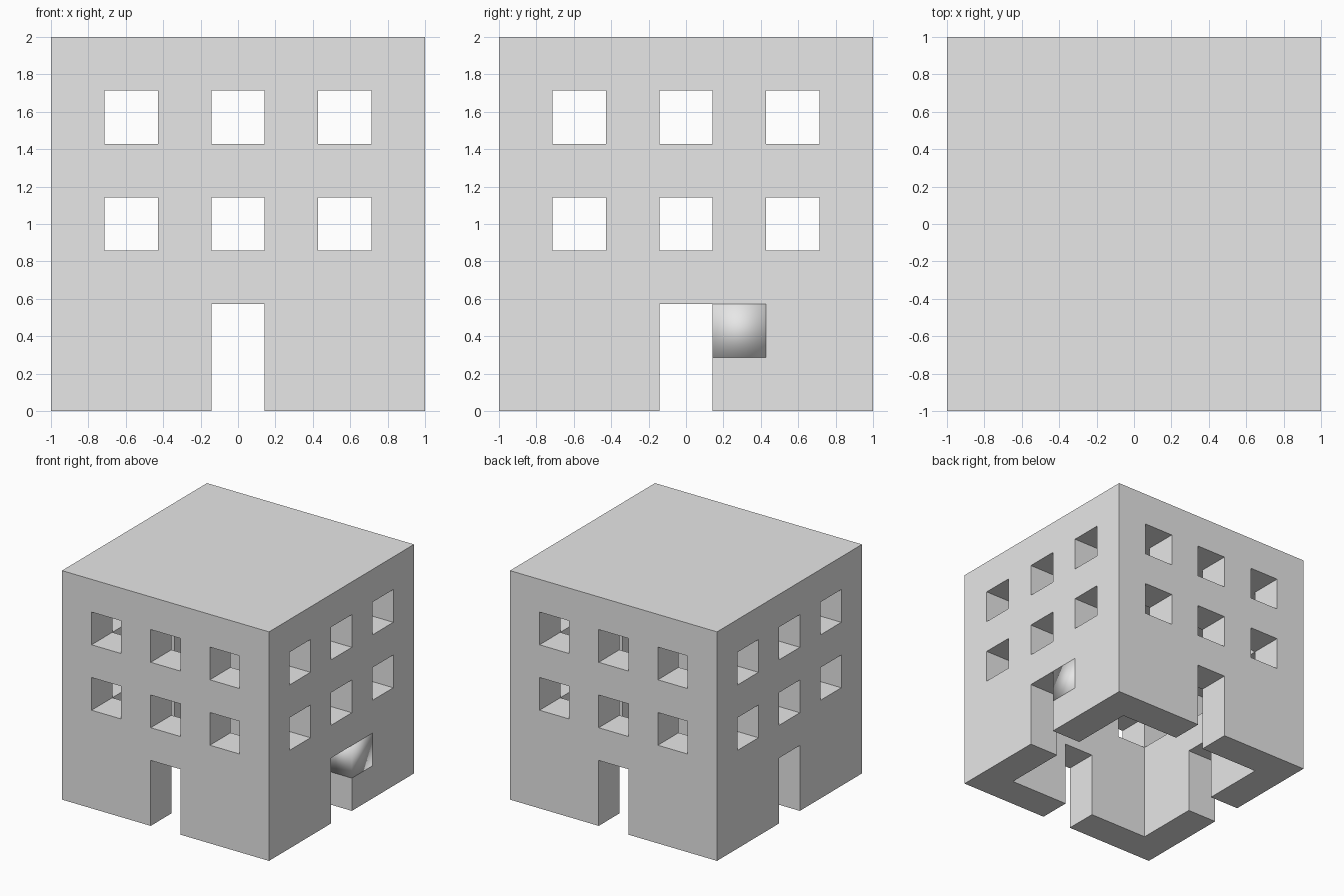
import bpy
import bmesh
from itertools import product
from mathutils import Vector

if "Cube" in bpy.data.objects:
    bpy.data.objects.remove(bpy.data.objects["Cube"])

N = 7                # modules along each side
U = 2 / N            # size of one module
WINDOWS = (1, 3, 5)  # window columns
FLOORS = (3, 5)      # window rows
CORNER = (6, 4, 1)   # module filled by the rounded-looking block

grey = bpy.data.materials.new("light grey")
grey.diffuse_color = (0.8, 0.8, 0.8, 1)
grey.use_nodes = True
grey.node_tree.nodes["Principled BSDF"].inputs["Base Color"].default_value = grey.diffuse_color


def solid(c):
    """True where the building shell has material."""
    x, y, z = c
    if not all(0 <= v < N for v in c):
        return False
    if z == N - 1:                                   # roof slab
        return True
    wall_x, wall_y = x in (0, N - 1), y in (0, N - 1)
    if not (wall_x or wall_y):                       # open room
        return False
    if wall_x and wall_y:                            # corner piers
        return True
    along = y if wall_x else x
    door = along == 3 and z < 2
    window = along in WINDOWS and z in FLOORS
    return not (door or window)


def place(p):
    return Vector((p[0] * U - 1, p[1] * U - 1, p[2] * U))


def finish(bm, name, smooth):
    bmesh.ops.remove_doubles(bm, verts=bm.verts, dist=1e-4)
    bmesh.ops.recalc_face_normals(bm, faces=bm.faces)
    for f in bm.faces:
        f.smooth = smooth
    me = bpy.data.meshes.new(name)
    bm.to_mesh(me)
    bm.free()
    me.materials.append(grey)
    ob = bpy.data.objects.new(name, me)
    bpy.context.collection.objects.link(ob)
    return ob


# Building shell: outer faces of every solid module
bm = bmesh.new()
for c in product(range(N), repeat=3):
    if c == CORNER or not solid(c):
        continue
    for axis, side in product(range(3), (0, 1)):
        near = list(c)
        near[axis] += 2 * side - 1
        if solid(near):
            continue
        a, b = (axis + 1) % 3, (axis + 2) % 3
        quad = []
        for da, db in ((0, 0), (1, 0), (1, 1), (0, 1)):
            p = list(c)
            p[axis] += side
            p[a] += da
            p[b] += db
            quad.append(bm.verts.new(place(p)))
        bm.faces.new(quad if side else quad[::-1])
finish(bm, "building_shell", False)

# Smooth-shaded block beside the side door
bm = bmesh.new()
bmesh.ops.create_cube(bm, size=U)
bmesh.ops.translate(bm, verts=bm.verts, vec=place([v + 0.5 for v in CORNER]))
finish(bm, "door_side_block", True)
